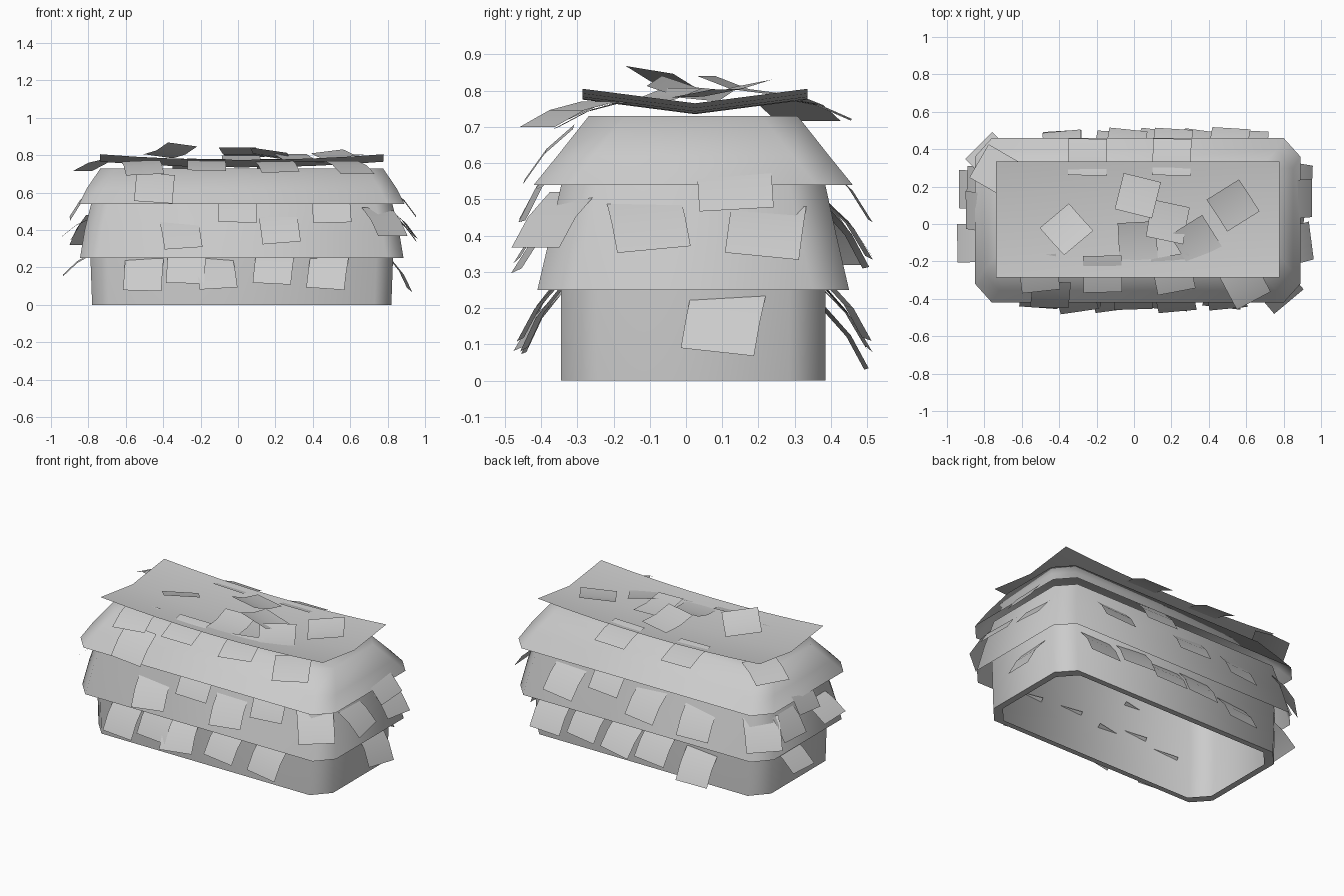
import bpy, bmesh, math, random
from mathutils import Vector, Matrix

random.seed(4)
cube = bpy.data.objects.get("Cube")
if cube:
    bpy.data.objects.remove(cube, do_unlink=True)

grey = bpy.data.materials.new("plain_grey")
grey.use_nodes = True
colour = (0.6, 0.6, 0.6, 1)
grey.diffuse_color = colour
grey.node_tree.nodes["Principled BSDF"].inputs["Base Color"].default_value = colour

CENTRE = Vector((0.02, 0.02, 0))
HALF_X, HALF_Y = 0.79, 0.36


def finish(bm, name, angle=60):
    bmesh.ops.recalc_face_normals(bm, faces=bm.faces)
    mesh = bpy.data.meshes.new(name)
    bm.to_mesh(mesh)
    bm.free()
    mesh.materials.append(grey)
    obj = bpy.data.objects.new(name, mesh)
    bpy.context.collection.objects.link(obj)
    bpy.ops.object.select_all(action="DESELECT")
    obj.select_set(True)
    bpy.context.view_layer.objects.active = obj
    bpy.ops.object.shade_smooth_by_angle(angle=math.radians(angle))
    return obj


def ring(bm, hx, hy, z, cut_x=0.09, cut_y=0.1):
    """Box outline with chamfered corners."""
    verts = []
    for sx, sy in ((1, 1), (-1, 1), (-1, -1), (1, -1)):
        pair = [(hx, hy - cut_y), (hx - cut_x, hy)]
        if sx * sy < 0:
            pair.reverse()
        verts += [bm.verts.new(CENTRE + Vector((sx * x, sy * y, z))) for x, y in pair]
    return verts


def tier(name, profile, cap=False):
    """Loft chamfered outlines through (half x, half y, height)."""
    bm = bmesh.new()
    rings = [ring(bm, *p) for p in profile]
    for low, high in zip(rings, rings[1:]):
        for i in range(len(low)):
            j = (i + 1) % len(low)
            bm.faces.new((low[i], low[j], high[j], high[i]))
    if cap:
        bm.faces.new(rings[-1])
    return finish(bm, name)


# Hollow body with a narrow rim underneath, and two overhanging skirts
tier("lower_body", [(0.76, 0.33, 0), (0.8, 0.365, 0), (0.81, 0.365, 0.28), (0.8, 0.36, 0.56)])
tier("middle_skirt", [(0.865, 0.43, 0.25), (0.84, 0.395, 0.4), (0.8, 0.36, 0.56)])
tier("upper_skirt", [(0.87, 0.44, 0.54), (0.83, 0.375, 0.62), (0.755, 0.288, 0.73)], cap=True)


def sheet(name, width, length, steps, height):
    """Grid centred on its origin, bent by height(u, v), u and v in -1..1."""
    bm = bmesh.new()
    bmesh.ops.create_grid(bm, x_segments=steps[0], y_segments=steps[1], size=1)
    for v in bm.verts:
        u, w = v.co.x, v.co.y
        v.co = Vector((u * width / 2, w * length / 2, height(u, w)))
    return finish(bm, name)


# Sagging cover on top
cover = sheet("top_cover", 1.515, 0.62, (8, 2),
              lambda u, w: 0.735 + 0.03 * u * u + 0.04 * abs(w))
cover.location = CENTRE + Vector((0, 0.005, 0))


def flap(name, anchor, yaw, pitch, roll, size=0.205):
    """Bent flap hanging from its anchor; pitch is the lift away from vertical."""
    obj = sheet(name, size, size, (1, 2), lambda u, w: 0.012 * (1 - w * w))
    hang = Matrix.Translation((0, -size / 2, 0))
    tilt = Matrix.Rotation(math.radians(90 - pitch), 4, "X")
    turn = Matrix.Rotation(math.radians(yaw), 4, "Z")
    spin = Matrix.Rotation(math.radians(roll), 4, "Z")
    obj.matrix_world = Matrix.Translation(anchor) @ turn @ tilt @ spin @ hang


# side: (yaw, outward direction, distance from the centre)
SIDES = {
    "front": (0, Vector((0, -1, 0)), HALF_Y),
    "left": (90, Vector((1, 0, 0)), HALF_X),
    "back": (180, Vector((0, 1, 0)), HALF_Y),
    "right": (270, Vector((-1, 0, 0)), HALF_X),
}
# side, pitch, inward shift, (position along the side, anchor height)
ROWS = [
    ("front", 35, 0, [(-0.5, 0.25), (-0.27, 0.29), (-0.13, 0.25), (0.2, 0.28), (0.49, 0.26)]),
    ("front", 37, 0, [(-0.32, 0.46), (0, 0.61), (0.21, 0.49), (0.49, 0.61)]),
    ("front", 42, 0.03, [(-0.44, 0.7)]),
    ("front", 72, 0.17, [(-0.52, 0.77), (-0.17, 0.78), (0.19, 0.77)]),
    ("back", 35, 0, [(-0.38, 0.2), (-0.11, 0.26), (0.11, 0.25), (0.35, 0.28), (0.61, 0.26)]),
    ("back", 37, 0, [(-0.38, 0.48), (-0.05, 0.5), (0.2, 0.6), (0.5, 0.5)]),
    ("back", 75, 0.12, [(-0.25, 0.78), (0.2, 0.78)]),
    ("left", 33, 0, [(0.12, 0.25)]),
    ("left", 40, 0, [(-0.12, 0.51), (0.23, 0.49), (0.13, 0.62)]),
    ("right", 55, 0, [(-0.1, 0.47), (0.18, 0.28)]),
    ("right", 40, 0, [(0.2, 0.51), (0.06, 0.62)]),
]
for side, pitch, shift, spots in ROWS:
    yaw, out, distance = SIDES[side]
    for along, z in spots:
        base = CENTRE + out * (distance - shift)
        anchor = Vector((along if out.y else base.x, along if out.x else base.y, z))
        flap(side + "_flap", anchor, yaw + random.uniform(-6, 6),
             pitch + random.uniform(-4, 4), random.uniform(-8, 8))

# Flaps turned around the corners: x, y, z, yaw, pitch
for x, y, z, yaw, pitch in [
    (0.74, -0.31, 0.52, 40, 42), (0.55, -0.24, 0.77, 28, 70),
    (-0.66, 0.24, 0.78, 240, 72), (-0.74, 0.33, 0.48, 225, 38),
]:
    flap("corner_flap", (x, y, z), yaw, pitch, 0)

# Loose flaps lying on the cover: x, y, z, tilt about x, tilt about y, turn
for x, y, z, tx, ty, turn in [
    (-0.36, -0.03, 0.82, -18, 6, 40), (0.02, 0.15, 0.81, -14, 0, -14),
    (0.02, -0.09, 0.775, 10, 0, 3), (0.18, 0.01, 0.8, -12, 8, -12),
    (0.33, -0.09, 0.78, 12, 0, 32), (0.53, 0.1, 0.8, 8, -6, 32),
]:
    loose = sheet("loose_flap", 0.205, 0.205, (1, 2), lambda u, w: 0.012 * (w * w - 0.5))
    loose.location = (x, y, z)
    loose.rotation_euler = [math.radians(a) for a in (tx, ty, turn)]
